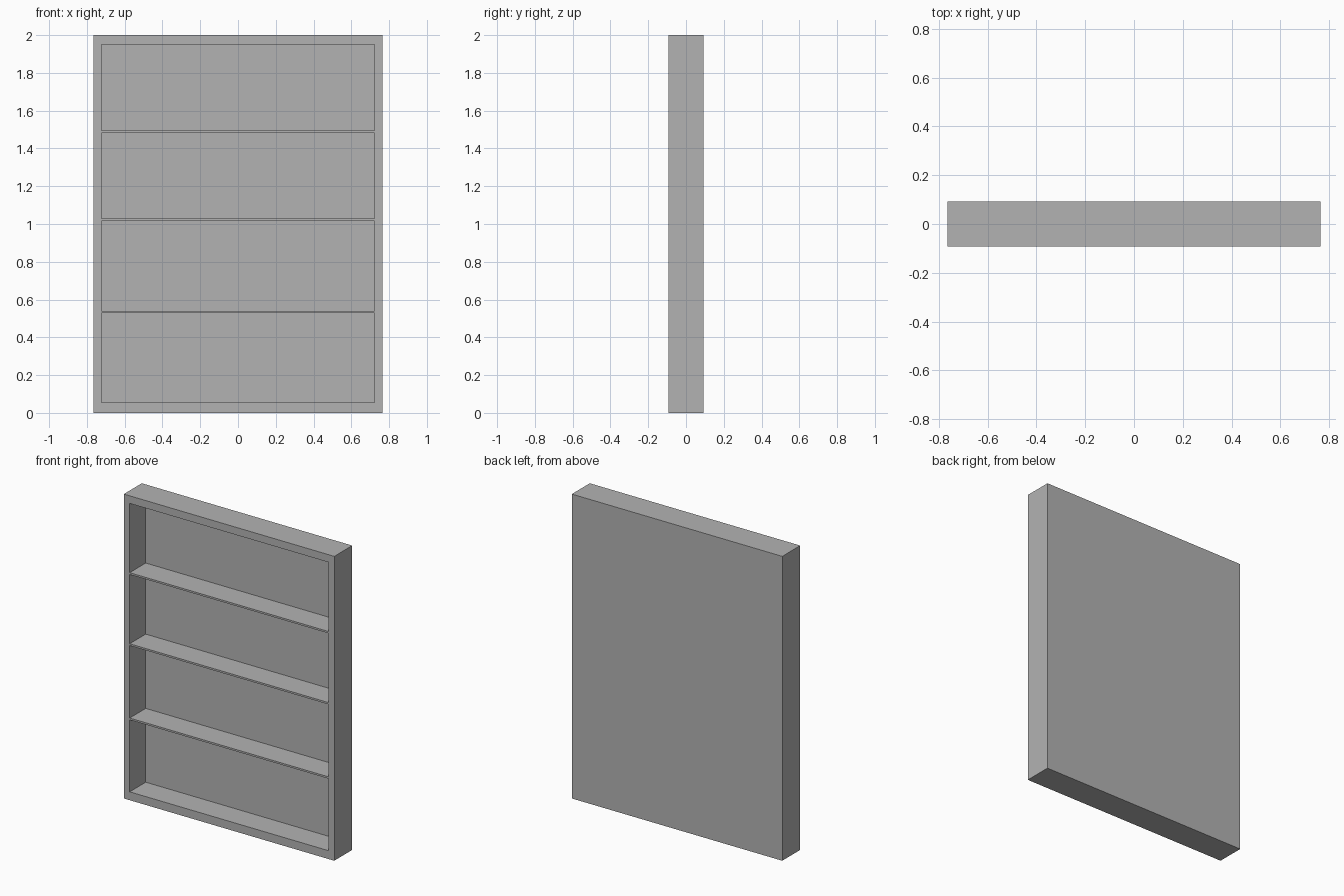
import bpy
import bmesh
from mathutils import Vector

default = bpy.data.objects.get("Cube")
if default:
    bpy.data.objects.remove(default, do_unlink=True)

# Outer size, opening and shelf layout
HALF_W, HALF_D, HEIGHT = 0.765, 0.093, 2.0
OPEN_W, OPEN_LOW, OPEN_HIGH = 0.722, 0.055, 1.95
BACK_Y = 0.073
SHELF_THICK = 0.012
SHELF_TOPS = (0.54, 1.028, 1.495)

grey = bpy.data.materials.new("plain grey")
grey.use_nodes = True
grey.diffuse_color = (0.45, 0.45, 0.45, 1)
grey.node_tree.nodes["Principled BSDF"].inputs["Base Color"].default_value = grey.diffuse_color


def box(bm, low, high):
    """Add a box between two opposite corners."""
    low, high = Vector(low), Vector(high)
    verts = bmesh.ops.create_cube(bm, size=1)["verts"]
    bmesh.ops.scale(bm, vec=high - low, verts=verts)
    bmesh.ops.translate(bm, vec=(low + high) / 2, verts=verts)


def finish(bm, name):
    bmesh.ops.recalc_face_normals(bm, faces=bm.faces)
    mesh = bpy.data.meshes.new(name)
    bm.to_mesh(mesh)
    bm.free()
    mesh.materials.append(grey)
    obj = bpy.data.objects.new(name, mesh)
    bpy.context.collection.objects.link(obj)
    return obj


# Cabinet: a box whose front is inset and pushed back to the rear panel
bm = bmesh.new()
box(bm, (-HALF_W, -HALF_D, 0), (HALF_W, HALF_D, HEIGHT))
bm.normal_update()
front = min(bm.faces, key=lambda f: f.calc_center_median().y)
bmesh.ops.inset_region(bm, faces=[front], thickness=0.04)
for v in front.verts:
    v.co.x = OPEN_W if v.co.x > 0 else -OPEN_W
    v.co.z = OPEN_HIGH if v.co.z > HEIGHT / 2 else OPEN_LOW
pushed = bmesh.ops.extrude_discrete_faces(bm, faces=[front])["faces"][0]
for v in pushed.verts:
    v.co.y = BACK_Y
finish(bm, "cabinet_frame")

# Thin shelves, flush with the front of the frame
for i, top in enumerate(SHELF_TOPS, 1):
    bm = bmesh.new()
    box(bm, (-OPEN_W, -HALF_D, top - SHELF_THICK), (OPEN_W, BACK_Y, top))
    finish(bm, f"shelf_{i}")
